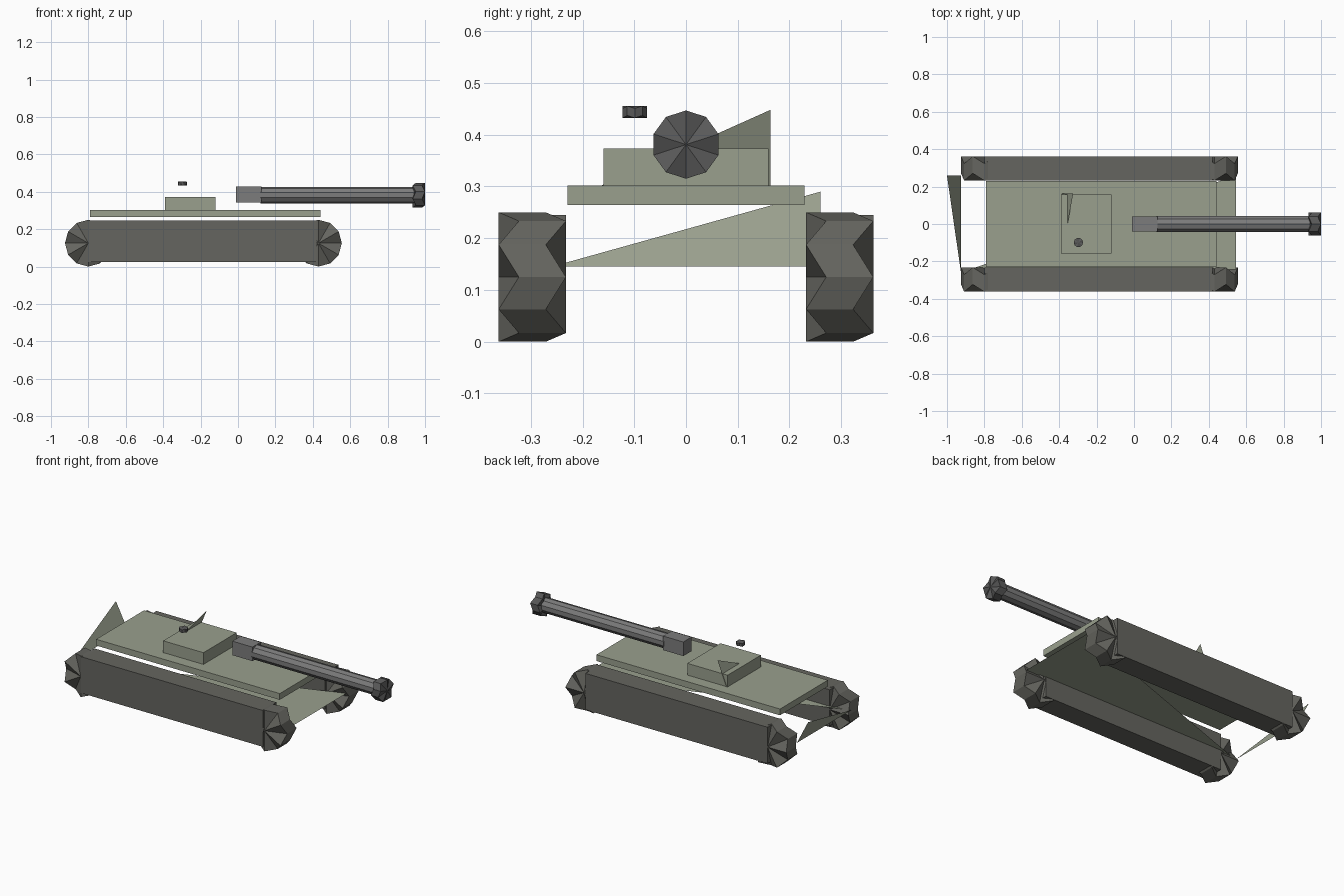
import bpy, bmesh
from math import pi, sin, cos
from mathutils import Matrix

if "Cube" in bpy.data.objects:
    bpy.data.objects.remove(bpy.data.objects["Cube"])


def material(name, rgb):
    m = bpy.data.materials.new(name)
    m.diffuse_color = (*rgb, 1)
    m.use_nodes = True
    m.node_tree.nodes["Principled BSDF"].inputs["Base Color"].default_value = m.diffuse_color
    return m


GREEN = material("hull_green", (0.32, 0.35, 0.27))
TRACK = material("track_grey", (0.13, 0.13, 0.115))
GUN = material("gun_grey", (0.2, 0.2, 0.2))
DARK = material("dark_steel", (0.1, 0.1, 0.1))


def finish(name, bm, mat):
    bmesh.ops.recalc_face_normals(bm, faces=bm.faces)
    me = bpy.data.meshes.new(name)
    bm.to_mesh(me)
    bm.free()
    me.materials.append(mat)
    ob = bpy.data.objects.new(name, me)
    bpy.context.collection.objects.link(ob)
    return ob


def box(name, x, y, z, mat):
    bm = bmesh.new()
    bmesh.ops.create_cube(bm, size=1)
    for v in bm.verts:
        v.co = [r[0] + (c + 0.5) * (r[1] - r[0]) for c, r in zip(v.co, (x, y, z))]
    return finish(name, bm, mat)


def plate(name, pts, mat):
    bm = bmesh.new()
    bm.faces.new([bm.verts.new(p) for p in pts])
    return finish(name, bm, mat)


def drum(name, centre, radius, length, sides, axis, mat, pleat=0.0, start=0.0):
    """Closed low-poly drum; alternate rim points are drawn in to pleat the ends."""
    bm = bmesh.new()
    rings, hubs = [], []
    for end in (-1, 1):
        ring = []
        for i in range(sides):
            a = start + 2 * pi * i / sides
            inset = pleat * length if (i + (end > 0)) % 2 else 0
            ring.append(bm.verts.new((radius * cos(a), radius * sin(a),
                                      end * (length / 2 - inset))))
        rings.append(ring)
        hubs.append(bm.verts.new((0, 0, end * length / 2)))
    for i in range(sides):
        j = (i + 1) % sides
        a, b, c, d = rings[0][i], rings[0][j], rings[1][j], rings[1][i]
        bm.faces.new((a, b, c))
        bm.faces.new((a, c, d))
        bm.faces.new((hubs[0], b, a))
        bm.faces.new((hubs[1], d, c))
    turn = {"x": Matrix.Rotation(pi / 2, 4, "Y"),
            "y": Matrix.Rotation(pi / 2, 4, "X"),
            "z": Matrix()}[axis]
    bm.transform(Matrix.Translation(centre) @ turn)
    return finish(name, bm, mat)


# Tracks with an end wheel front and back, on both sides
for side, s in (("right", -1), ("left", 1)):
    box(f"{side}_track", (-0.80, 0.42), sorted((s * 0.232, s * 0.362)),
        (0.025, 0.245), TRACK)
    for end, x in (("rear", -0.80), ("front", 0.43)):
        drum(f"{side}_{end}_wheel", (x, s * 0.297, 0.125), 0.125, 0.13, 12, "y",
             TRACK, pleat=0.3)

# Hull floor and raked rear plate
plate("hull_floor", [(0.545, -0.26, 0.145), (0.545, 0.26, 0.145),
                     (-0.925, -0.26, 0.145)], GREEN)
plate("rear_plate", [(-0.925, -0.26, 0.145), (-0.925, 0.26, 0.145),
                     (-1.0, 0.26, 0.29)], GREEN)

# Deck and turret
box("deck", (-0.79, 0.44), (-0.229, 0.229), (0.264, 0.302), GREEN)
box("turret", (-0.39, -0.12), (-0.159, 0.159), (0.302, 0.373), GREEN)
plate("turret_fin", [(-0.385, -0.163, 0.302), (-0.385, 0.163, 0.302),
                     (-0.325, 0.163, 0.448)], GREEN)

# Hatch knob
drum("hatch_knob", (-0.297, -0.099, 0.444), 0.025, 0.023, 10, "z", DARK, pleat=0.2)

# Gun: mount, barrel and muzzle
box("gun_mount", (-0.01, 0.125), (-0.04, 0.04), (0.342, 0.427), GUN)
drum("barrel", (0.53, 0, 0.382), 0.044, 0.82, 10, "x", GUN)
drum("muzzle", (0.967, 0, 0.381), 0.066, 0.066, 10, "x", DARK, pleat=0.25)
